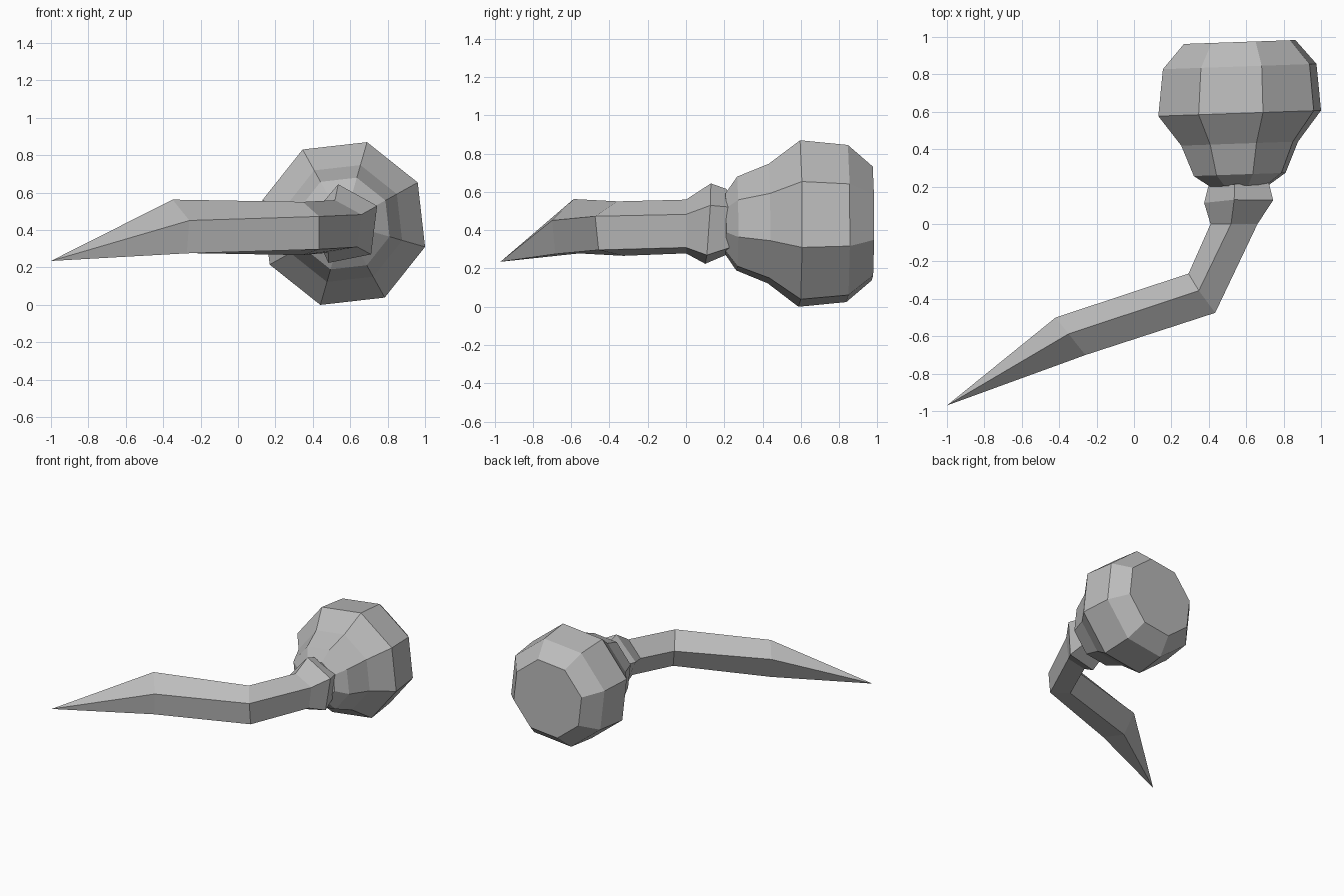
import bpy, bmesh, math
from mathutils import Vector

cube = bpy.data.objects.get("Cube")
if cube:
    bpy.data.objects.remove(cube, do_unlink=True)

# Single plain grey colour
grey = bpy.data.materials.new("plain_grey")
grey.use_nodes = True
colour = (0.5, 0.5, 0.5, 1)
grey.diffuse_color = colour
bsdf = grey.node_tree.nodes["Principled BSDF"]
bsdf.inputs["Base Color"].default_value = colour
bsdf.inputs["Roughness"].default_value = 0.8


def loft(name, sections, sides, start):
    """Skin polygon sections, each given as centre, side axis and up axis."""
    bm = bmesh.new()
    rings = []
    for centre, u, v in sections:
        ring = []
        for i in range(sides):
            a = math.radians(start + 360 * i / sides)
            ring.append(bm.verts.new(Vector(centre) + Vector(u) * math.cos(a)
                                     + Vector(v) * math.sin(a)))
        rings.append(ring)
    for a, b in zip(rings, rings[1:]):
        for i in range(sides):
            j = (i + 1) % sides
            bm.faces.new((a[i], a[j], b[j], b[i]))
    bm.faces.new(rings[0])
    bm.faces.new(rings[-1])
    # A zero-size section collapses to a point
    bmesh.ops.remove_doubles(bm, verts=bm.verts[:], dist=0.0005)
    bmesh.ops.recalc_face_normals(bm, faces=bm.faces[:])
    mesh = bpy.data.meshes.new(name)
    bm.to_mesh(mesh)
    bm.free()
    mesh.materials.append(grey)
    obj = bpy.data.objects.new(name, mesh)
    bpy.context.collection.objects.link(obj)
    return obj


# Eight-sided bulb: (y, radius) profile from the neck to the flat back
profile = [(0.205, 0.165), (0.265, 0.255), (0.43, 0.325),
           (0.592, 0.4526), (0.842, 0.427), (0.973, 0.31)]
loft("bulb", [((0.565, y, 0.435), (r, 0.035 * r, 0), (0, 0, r))
              for y, r in profile], 8, 29)

# Five-sided bent stem: pointed tip, knee, elbow, neck, flared collar
stem = [
    ((-1.0, -0.97, 0.235), (0, 0, 0), (0, 0, 0)),
    ((-0.335, -0.606, 0.405), (0.085, -0.107, -0.03), (0, 0, 0.155)),
    ((0.37, -0.376, 0.402), (0.078, -0.112, 0), (-0.01, 0, 0.151)),
    ((0.542, 0.0, 0.413), (0.134, 0, 0), (0, 0, 0.149)),
    ((0.57, 0.116, 0.425), (0.197, 0.005, 0), (0, 0.015, 0.223)),
    ((0.567, 0.215, 0.435), (0.172, 0.015, 0), (0, 0, 0.183)),
]
loft("stem", stem, 5, 28)
